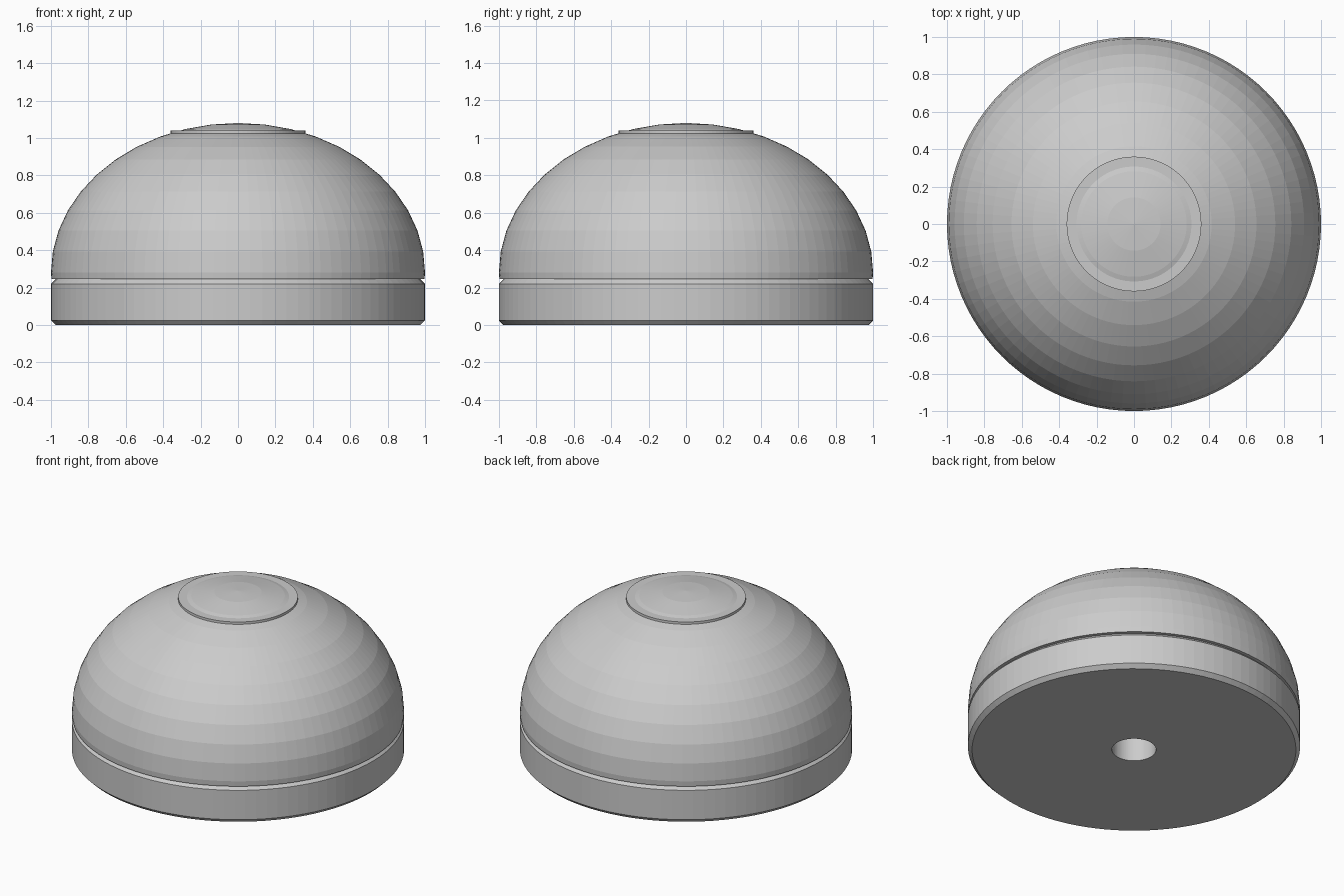
import bpy, bmesh
from math import sin, cos, pi

if "Cube" in bpy.data.objects:
    bpy.data.objects.remove(bpy.data.objects["Cube"])

SIDES = 96


def lathe(name, profile, closed=False):
    """Revolve (radius, z) points around z; radius 0 becomes a pole."""
    bm = bmesh.new()
    rings = []
    for r, z in profile:
        if r < 1e-6:
            rings.append([bm.verts.new((0, 0, z))] * SIDES)
        else:
            rings.append([bm.verts.new((r * cos(2 * pi * i / SIDES),
                                        r * sin(2 * pi * i / SIDES), z))
                          for i in range(SIDES)])
    pairs = list(zip(rings, rings[1:]))
    if closed:
        pairs.append((rings[-1], rings[0]))
    for a, b in pairs:
        for i in range(SIDES):
            j = (i + 1) % SIDES
            bm.faces.new(dict.fromkeys((a[i], a[j], b[j], b[i])))
    bmesh.ops.recalc_face_normals(bm, faces=bm.faces)
    mesh = bpy.data.meshes.new(name)
    bm.to_mesh(mesh)
    bm.free()
    ob = bpy.data.objects.new(name, mesh)
    bpy.context.collection.objects.link(ob)
    return ob


# Base disc: chamfered rims and a central socket hole
hole, top, bevel = 0.133, 0.245, 0.025
lathe("base_disc", [(hole, 0), (1 - bevel, 0), (1, bevel), (1, top - bevel),
                    (1 - bevel, top), (hole, top)], closed=True)

# Dome: flattened hemisphere in eleven bands, cut flat just below its equator
STEPS, mid, height = 11, 0.28, 0.80
arc = [(cos(pi / 2 * k / STEPS), mid + height * sin(pi / 2 * k / STEPS))
       for k in range(STEPS)]
lathe("dome", [(0, top), (0.997, top)] + arc + [(0, mid + height)])

# Thin cap disc that the crown of the dome pokes through
lathe("cap_disc", [(0, 1.023), (0.36, 1.023), (0.36, 1.04), (0, 1.04)])
